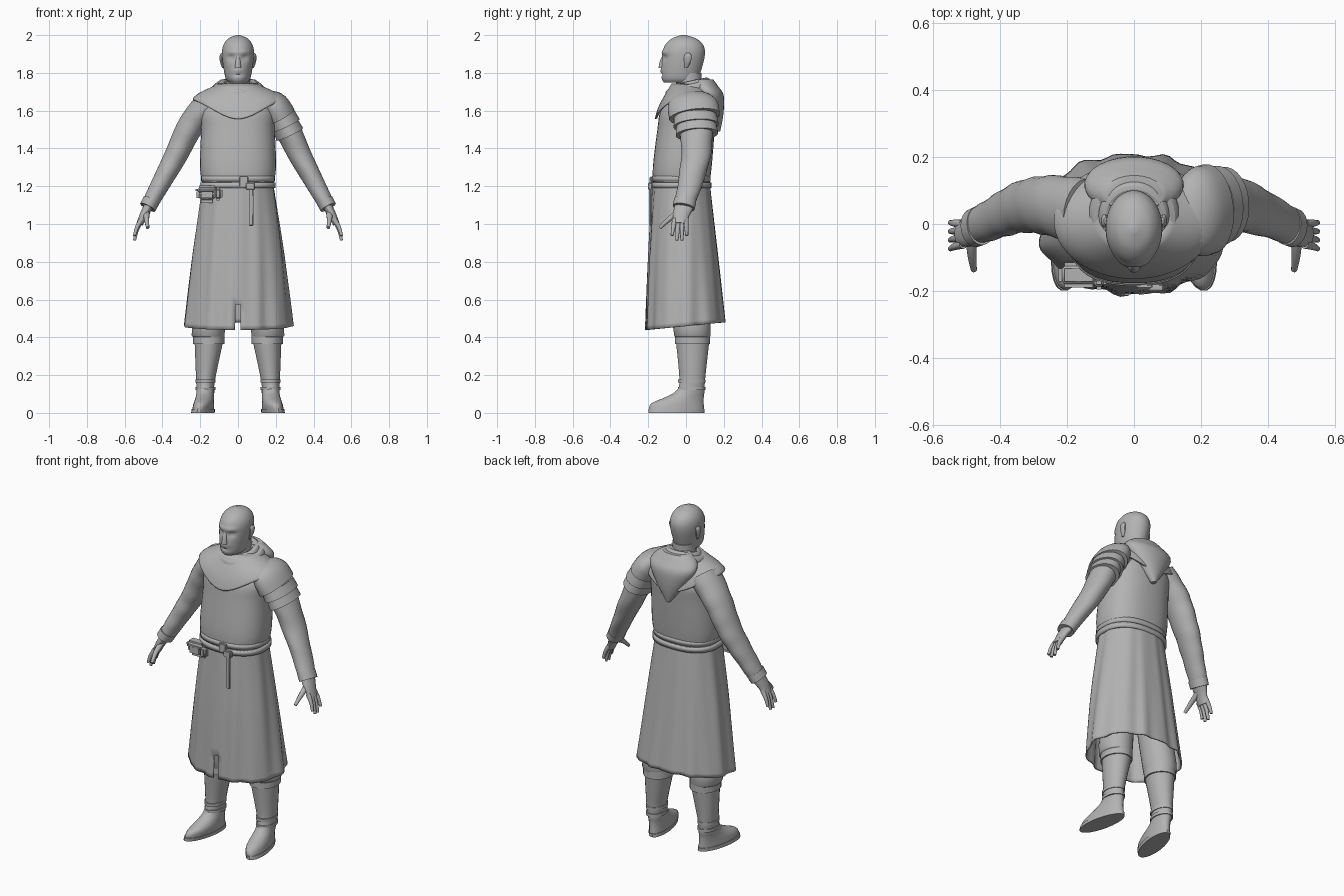
import bpy, bmesh, math
from mathutils import Vector

default_cube = bpy.data.objects.get("Cube")
if default_cube:
    bpy.data.objects.remove(default_cube)

grey = bpy.data.materials.new("plain_grey")
grey.use_nodes = True
grey.diffuse_color = (.45, .45, .45, 1)
grey.node_tree.nodes["Principled BSDF"].inputs["Base Color"].default_value = grey.diffuse_color


def finish(name, bm, thickness=0, sharp_angle=40):
    bmesh.ops.recalc_face_normals(bm, faces=bm.faces)
    mesh = bpy.data.meshes.new(name)
    bm.to_mesh(mesh)
    bm.free()
    mesh.materials.append(grey)
    part = bpy.data.objects.new(name, mesh)
    bpy.context.collection.objects.link(part)
    if thickness:
        shell = part.modifiers.new("thickness", "SOLIDIFY")
        shell.thickness, shell.offset = thickness, -1
    bpy.ops.object.select_all(action="DESELECT")
    part.select_set(True)
    bpy.context.view_layer.objects.active = part
    bpy.ops.object.shade_smooth_by_angle(angle=math.radians(sharp_angle))


def refine(rings, steps):
    """Interpolate smoothly between rings."""
    result = []
    last = len(rings) - 1
    for i in range(last):
        around = [rings[min(max(i + offset, 0), last)] for offset in (-1, 0, 1, 2)]
        for step in range(steps):
            t = step / steps
            result.append([b + t * (c - a) / 2 + t * t * (a - 2.5 * b + 2 * c - d / 2)
                           + t ** 3 * (3 * b - a - 3 * c + d) / 2
                           for a, b, c, d in zip(*around)])
    return result + [rings[last]]


def loft(name, rings, sides=24, steps=3, along_path=False, caps=True, power=2,
         deform=None, cut=None, thickness=0, sharp_angle=40):
    """Skin ellipses given as (x, y, z, half width, half depth)."""
    rings = refine(rings, steps)
    centres = [Vector(ring[:3]) for ring in rings]
    bm = bmesh.new()
    rows = []
    for i, ring in enumerate(rings):
        tangent = Vector((0, 0, 1))
        if along_path:
            after = centres[min(i + 1, len(centres) - 1)]
            tangent = (after - centres[max(i - 1, 0)]).normalized()
        depth_axis = Vector((0, 1, 0))
        depth_axis = (depth_axis - tangent * tangent.y).normalized()
        width_axis = depth_axis.cross(tangent)
        row = []
        for j in range(sides):
            angle = math.tau * (j + .5) / sides
            across, deep = [math.copysign(abs(value) ** (2 / power), value)
                            for value in (math.cos(angle), math.sin(angle))]
            point = centres[i] + width_axis * across * ring[3] + depth_axis * deep * ring[4]
            row.append(bm.verts.new(deform(point) if deform else point))
        rows.append(row)
    for lower, upper in zip(rows, rows[1:]):
        for j in range(sides):
            following = (j + 1) % sides
            bm.faces.new((lower[j], lower[following], upper[following], upper[j]))
    if caps:
        bm.faces.new(rows[0])
        bm.faces.new(rows[-1])
    if cut:
        removed = [face for face in bm.faces if cut(face.calc_center_median())]
        bmesh.ops.delete(bm, geom=removed, context="FACES")
    finish(name, bm, thickness, sharp_angle)


def limb(name, path, start, end, depth=1, **options):
    """Tapered tube through the points of a path."""
    rings = []
    for i, point in enumerate(path):
        radius = start + (end - start) * i / (len(path) - 1)
        rings.append((*point, radius, radius * depth))
    loft(name, rings, along_path=True, **options)


def band(name, x, y, z, width, depth, height, **options):
    """Upright ring of constant size."""
    rings = [(x, y, level, width, depth) for level in (z, z + height)]
    loft(name, rings, steps=1, sharp_angle=30, **options)


def box(name, centre, size, bevel=.005):
    bm = bmesh.new()
    bmesh.ops.create_cube(bm, size=1)
    for vert in bm.verts:
        vert.co = Vector(c + v * s for c, v, s in zip(centre, vert.co, size))
    bmesh.ops.bevel(bm, geom=bm.edges[:], offset=bevel, segments=3, affect="EDGES")
    finish(name, bm)


# Head with recessed eyes, brow ridge, moustache and chin
def sculpt_face(point):
    def bump(x, z, width, height):
        return math.exp(-((abs(point.x) - x) / width) ** 2 - ((point.z - z) / height) ** 2)
    if point.y < -.05:
        point.y += .016 * bump(.035, 1.88, .018, .013)
        point.y -= .008 * bump(.03, 1.91, .03, .01)
        point.y -= .008 * bump(0, 1.81, .03, .01)
        point.y += .008 * bump(0, 1.79, .03, .006)
    return point


loft("head", [(0, -.03, 1.75, .05, .088), (0, -.03, 1.78, .068, .1), (0, -.015, 1.88, .084, .113),
              (0, -.01, 1.94, .08, .105), (0, -.01, 1.98, .054, .068), (0, -.015, 2, .01, .012)],
     sides=40, steps=7, deform=sculpt_face, sharp_angle=60)
band("neck", 0, .015, 1.64, .064, .068, .16)
limb("nose", [(0, -.112, 1.9), (0, -.126, 1.86), (0, -.128, 1.825)], .008, .018, sides=12)

# Tunic body
loft("tunic_body", [(0, -.025, 1.2, .185, .148), (0, -.02, 1.3, .202, .156),
                    (0, 0, 1.5, .195, .152), (0, .01, 1.6, .19, .145), (0, .015, 1.7, .1, .09)],
     sides=40, steps=4, power=2.4)


# Long skirt with folds, a creased front seam and a short slit
def fold(point):
    angle = math.atan2(point.y, point.x)
    fall = max(0, (1.2 - point.z) / .75)
    wave = math.sin(11 * angle + 1.5 * fall) + .6 * math.sin(17 * angle + 1)
    swell = 1 + (.008 + .016 * fall) * wave
    front = max(0, -math.sin(angle))
    swell += .03 * fall * front ** 12 - .04 * fall * front ** 900
    return Vector((point.x * swell, point.y * swell, point.z + fall * fall * point.y / 10))


loft("skirt", [(0, -.025, 1.23, .185, .15), (0, -.015, .85, .24, .182), (0, 0, .46, .285, .208)],
     sides=84, steps=10, caps=False, power=2.2, deform=fold, thickness=.008,
     cut=lambda centre: abs(centre.x) < .008 and centre.y < 0 and centre.z < .56)

# Belts, buckle, pouches and hanging strap
for name, height, girth in (("upper_belt", 1.225, .196), ("lower_belt", 1.19, .2)):
    band(name, 0, -.025, height, girth, girth - .04, .03, sides=48, caps=False,
         power=2.4, thickness=.015)
box("buckle", (.03, -.186, 1.225), (.05, .016, .055))
box("hanging_strap", (.07, -.19, 1.1), (.026, .014, .22))
box("belt_knot", (.065, -.19, 1.2), (.05, .024, .04))
box("large_pouch", (-.165, -.15, 1.155), (.11, .07, .085), bevel=.025)
box("pouch_flap", (-.165, -.152, 1.18), (.12, .075, .045), bevel=.018)
box("small_pouch", (-.105, -.175, 1.16), (.045, .04, .07), bevel=.015)


# Shoulder cowl with lower front and back edge
def droop(point):
    facing = point.y / math.hypot(point.x, point.y)
    point.z -= .1 * min(1, max(0, (1.745 - point.z) / .075)) * facing ** 2
    return point


loft("cowl", [(0, .02, 1.745, .095, .095), (0, .015, 1.7, .195, .152),
              (0, .01, 1.67, .236, .172), (0, .01, 1.655, .238, .173)],
     sides=48, caps=False, deform=droop, thickness=.01)

# Rolled collar and hanging hood
for name, radius, roll, height in (("outer_collar", .11, .026, 1.715), ("inner_collar", .085, .022, 1.735)):
    bpy.ops.mesh.primitive_torus_add(major_radius=radius, minor_radius=roll,
                                     location=(0, .025, height), rotation=(.22, 0, 0))
    collar = bpy.context.object
    collar.name = name
    collar.data.materials.append(grey)
    bpy.ops.object.shade_smooth_by_angle()
loft("hood", [(0, .165, 1.49, .012, .016), (0, .15, 1.58, .08, .048), (0, .125, 1.68, .145, .075),
              (0, .1, 1.73, .135, .07), (0, .09, 1.765, .09, .055)], sides=28, steps=4)


# Paired parts: ears, arms, hands and legs
def wrinkle(point):
    point.y += .002 * math.sin(50 * point.z + 25 * point.x)
    return point


def build_side(side, sign):
    def place(x, y, z):
        return Vector((sign * x, y, z))

    def splay(point):
        # Turn the toes outward
        if point.z < .15:
            point.x -= sign * (point.y - .03) * (.17 - point.z)
        return point

    loft(side + "_ear", [(sign * .079, 0, 1.825, .005, .008), (sign * .086, .008, 1.86, .01, .018),
                         (sign * .088, .01, 1.89, .01, .02), (sign * .085, .01, 1.905, .005, .01)], sides=12)

    # Sleeve and cuff
    wrist = place(.473, -.01, 1.095)
    limb(side + "_sleeve", [place(.15, .035, 1.64), place(.25, .055, 1.52), place(.33, .052, 1.36),
                            place(.4, .025, 1.23), wrist], .08, .042, depth=1.28, steps=6, deform=wrinkle)
    limb(side + "_cuff", [place(.458, -.004, 1.125), place(.478, -.012, 1.088)], .046, .045, depth=1.3)

    # Hand
    limb(side + "_palm", [wrist, place(.498, -.025, 1.05), place(.52, -.03, 1.0)],
         .026, .018, depth=2, sides=16)
    for i, finger in enumerate(("index", "middle", "ring", "little")):
        spread = i - 1.5
        knuckle = place(.51, -.03 + .02 * spread, 1.025)
        tip = place(.548, -.035 + .026 * spread, .91 + .013 * spread ** 2)
        bend = knuckle.lerp(tip, .5) + place(.006, 0, 0)
        limb(f"{side}_{finger}_finger", [knuckle, bend, tip], .014, .008, sides=10)
    limb(side + "_thumb", [place(.485, -.035, 1.06), place(.484, -.09, 1.025), place(.478, -.138, .98)],
         .019, .009, sides=10)

    # Boot, sole, straps, cuff and trouser
    foot, shin = sign * .172, sign * .155
    loft(side + "_boot", [(foot, -.05, .015, .053, .147), (foot, -.045, .05, .052, .14),
                          (foot, -.005, .085, .048, .1), (foot, .022, .115, .047, .077),
                          (foot, .033, .17, .05, .068), (shin, .035, .37, .075, .088)],
         steps=4, deform=splay)
    band(side + "_sole", foot, -.05, 0, .057, .15, .02, deform=splay)
    for name, height in (("lower", .12), ("upper", .16)):
        band(f"{side}_{name}_ankle_strap", foot, .03, height, .053, .074, .018)
    band(side + "_boot_cuff", shin, .035, .365, .083, .094, .06)
    loft(side + "_trouser", [(shin, .035, .4, .08, .09), (shin, .03, .46, .09, .1),
                             (sign * .105, 0, .9, .09, .1)])


for side, sign in (("left", 1), ("right", -1)):
    build_side(side, sign)

# Layered armour on the left shoulder
loft("shoulder_cap", [(.13, .03, 1.68, .02, .05), (.155, .032, 1.665, .05, .105),
                      (.19, .036, 1.63, .077, .133), (.225, .045, 1.57, .083, .135)],
     sides=28, along_path=True, thickness=.008)
for name, top, size in (("upper", Vector((.228, .05, 1.57)), .078), ("lower", Vector((.25, .054, 1.525)), .073)):
    limb(name + "_shoulder_plate", [top, top + Vector((.024, .004, -.05))], size, size + .005,
         depth=1.45, sides=28, thickness=.008, sharp_angle=30)
